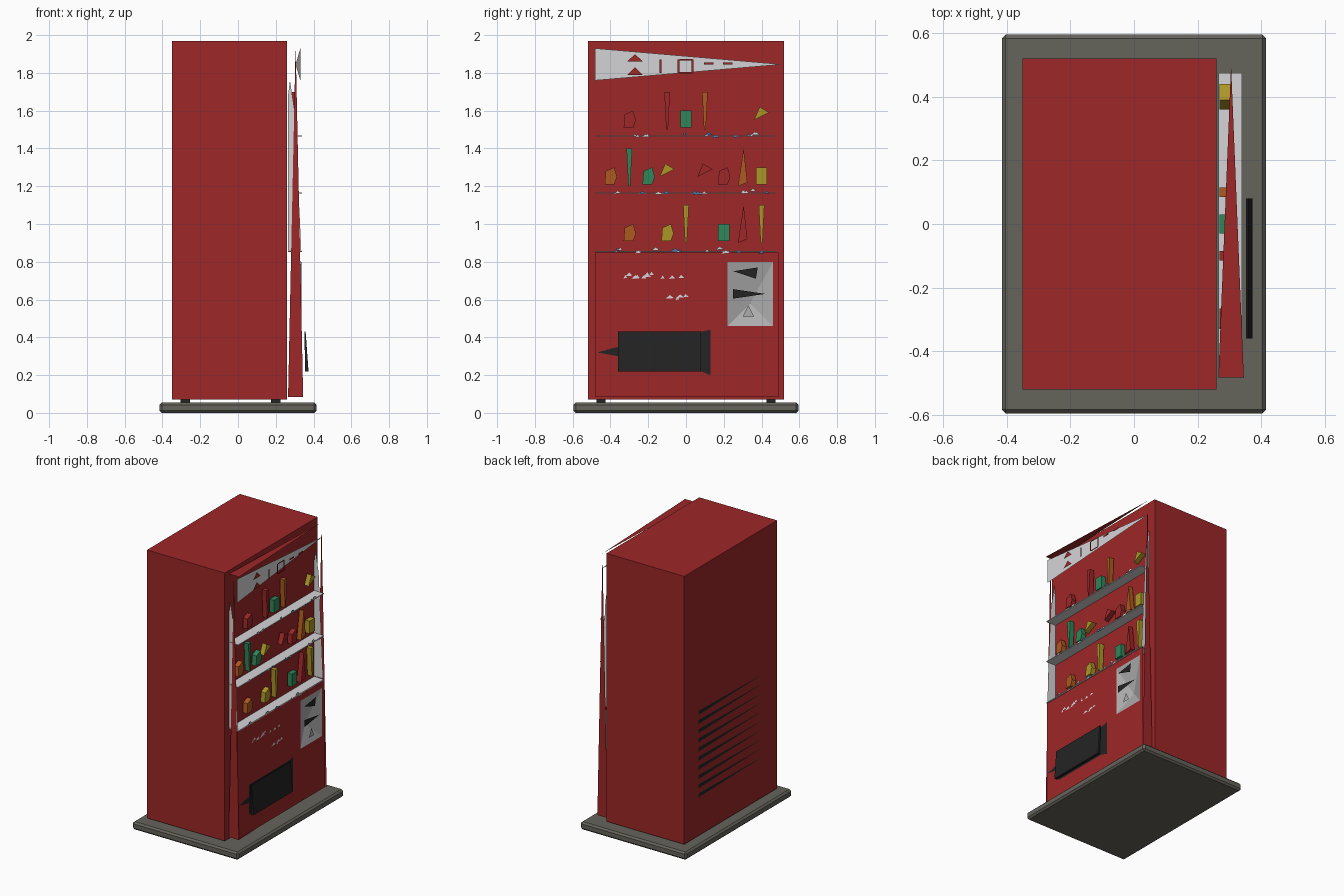
import bpy, bmesh, random
from mathutils import Vector

cube = bpy.data.objects.get("Cube")
if cube:
    bpy.data.objects.remove(cube, do_unlink=True)
rng = random.Random(4)


def material(name, *rgb):
    mat = bpy.data.materials.new(name)
    mat.use_nodes = True
    colour = (*rgb, 1)
    mat.diffuse_color = colour
    mat.node_tree.nodes["Principled BSDF"].inputs["Base Color"].default_value = colour
    return mat


red = material("cabinet red", .34, .02, .021)
taupe = material("base grey", .13, .125, .105)
white = material("sign white", .66, .66, .68)
grey = material("coin panel grey", .42, .42, .42)
black = material("flap black", .017, .017, .018)
green = material("can green", .03, .24, .1)
yellow = material("can yellow", .42, .3, .02)
orange = material("can orange", .42, .1, .015)
blue = material("label blue", .08, .2, .4)


def finish(name, bm, mat):
    mesh = bpy.data.meshes.new(name)
    bm.to_mesh(mesh)
    bm.free()
    mesh.materials.append(mat)
    obj = bpy.data.objects.new(name, mesh)
    bpy.context.collection.objects.link(obj)
    return obj


def sheets(name, polygons, mat, push=None):
    """Flat polygons, extruded along push when it is given."""
    bm = bmesh.new()
    for points in polygons:
        face = bm.faces.new([bm.verts.new(p) for p in points])
        if push:
            made = bmesh.ops.extrude_face_region(bm, geom=[face], use_keep_orig=True)
            moved = [v for v in made["geom"] if isinstance(v, bmesh.types.BMVert)]
            bmesh.ops.translate(bm, vec=Vector(push), verts=moved)
    if push:
        bmesh.ops.recalc_face_normals(bm, faces=bm.faces)
    return finish(name, bm, mat)


def facing(x, outline):
    """Put a (y, z) outline on the plane at x."""
    return [(x, y, z) for y, z in outline]


def rect(y0, y1, z0, z1):
    return [(y0, z0), (y1, z0), (y1, z1), (y0, z1)]


def box(name, x0, x1, y0, y1, z0, z1, mat):
    return sheets(name, [facing(x0, rect(y0, y1, z0, z1))], mat, (x1 - x0, 0, 0))


# Base slab, feet and cabinet
base = box("base_slab", -.415, .415, -.595, .595, 0, .055, taupe)
bevel = base.modifiers.new("soft_edge", "BEVEL")
bevel.width = .012
for x in (-.28, .2):
    for y in (-.45, .45):
        box("foot", x - .025, x + .025, y - .025, y + .025, .055, .072, black)
box("cabinet", -.35, .26, -.52, .52, .07, 1.97, red)

# Tapered edges of the door
BACK, FRONT, MID = .265, .345, .305
for side in (-.482, .5):
    sheets("door_side", [[(BACK, side, .085), (FRONT, side, .085), (MID, side, 1.95)]], red)
for height in (.085, 1.95):
    sheets("door_end", [[(BACK, -.482, height), (FRONT, -.482, height), (MID, .5, height)]], red)

# Lower door panel around the coin recess
PANEL = .335
ring = [rect(-.482, .22, .085, .85), rect(.46, .49, .085, .85),
        rect(.22, .46, .085, .46), rect(.22, .46, .8, .85)]
sheets("lower_panel", [facing(PANEL, r) for r in ring], red)
corners = facing(PANEL, rect(.22, .46, .46, .8))
centre = (.285, .34, .58)
sheets("coin_recess", [[corners[i], corners[(i + 1) % 4], centre] for i in range(4)], grey)
sheets("coin_slots", [facing(FRONT, [(.25, .75), (.37, .71), (.38, .77)]),
                      facing(FRONT, [(.25, .605), (.42, .63), (.25, .655)])], black)
sheets("coin_tray", [facing(FRONT, [(.3, .51), (.36, .51), (.33, .57)])], grey)

# Delivery flap with its pointed surround
profile = [(.355, .22), (.372, .22), (.372, .24), (.358, .43), (.352, .43)]
sheets("delivery_flap", [[(x, -.36, z) for x, z in profile]], black, (0, .44, 0))
sheets("flap_surround", [facing(.34, [(-.47, .32), (-.36, .3), (-.36, .35)]),
                         facing(.34, [(.08, .22), (.13, .2), (.13, .44), (.08, .43)]),
                         facing(.34, rect(-.36, .08, .22, .43))], black)

# Display shelves and window side walls
shelf_heights = (1.465, 1.165, .855)
for z in shelf_heights:
    box("shelf", BACK, .34, -.482, .475, z - .003, z + .003, white)
wall = [(BACK, .86), (PANEL, .86), (.3, 1.6), (.275, 1.76), (BACK, 1.68)]
for y in (-.478, .475):
    sheets("window_wall", [[(x, y, z) for x, z in wall]], white)

# Tapered sign with simple red marks
sheets("sign", [[(.33, -.482, 1.76), (MID, .51, 1.845), (.33, -.482, 1.93)]], white)


def mark(y, z, w, h):
    return facing(.337, rect(y - w, y + w, z - h, z + h))


marks = [mark(y, 1.835, .005, .035) for y in (-.135, -.04, .035)]
marks += [mark(0, z, .035, .004) for z in (1.8, 1.87)]
marks += [mark(y, 1.85, .025, .006) for y in (.12, .22)]
for z in (1.81, 1.88):
    marks.append(facing(.337, [(-.31, z - .02), (-.23, z - .02), (-.27, z + .02)]))
sheets("sign_marks", marks, red)

# Goods: outlines as (y, z) offsets above a shelf
shapes = {
    "can": rect(-.03, .03, .01, .1),
    "lump": [(-.03, .01), (.02, .01), (.035, .05), (.02, .1), (-.025, .08)],
    "peak": [(-.025, 0), (.025, .02), (.005, .2)],
    "funnel": [(-.005, 0), (.005, 0), (.015, .2), (-.015, .2)],
    "flag": [(-.04, .05), (.04, .09), (-.01, .12)],
}
rows = [
    (1.5, [(-3, "lump", red), (-1, "funnel", red), (0, "can", green),
           (1, "funnel", orange), (4, "flag", yellow)]),
    (1.2, [(-4, "lump", orange), (-3, "funnel", green), (-2, "lump", green),
           (-1, "flag", yellow), (1, "flag", red), (2, "lump", red),
           (3, "peak", orange), (4, "can", yellow)]),
    (.9, [(-3, "lump", orange), (-1, "lump", yellow), (0, "funnel", yellow),
          (2, "can", green), (3, "peak", red), (4, "funnel", yellow)]),
]
for level, goods in rows:
    for column, shape, mat in goods:
        outline = [(column / 10 + y, level + z) for y, z in shapes[shape]]
        sheets("display_" + shape, [facing(.268, outline)], mat, (.035, 0, 0))


# Small chips for price tags and the notice
def chips(name, count, x, y0, y1, z, mat):
    made = []
    for _ in range(count):
        y, w = rng.uniform(y0, y1), rng.uniform(.008, .025)
        drop = z + rng.uniform(-.01, .01)
        made.append(facing(x, [(y - w, drop - .006), (y + w, drop - .004), (y, drop + .012)]))
    sheets(name, made, mat)


for z in shelf_heights:
    chips("price_tags", 6, .342, -.4, .43, z + .005, white)
    chips("price_buttons", 5, .343, -.4, .43, z + .003, blue)
chips("notice_upper", 12, .34, -.34, -.02, .725, white)
chips("notice_lower", 4, .34, -.09, 0, .61, white)

# Tapered vent slots on the rear
slots = []
for i in range(10):
    z = .36 + i * .065
    slots.append(facing(-.355, [(.365, z - .014), (-.36, z), (.365, z + .014)]))
sheets("vent_slots", slots, black)
